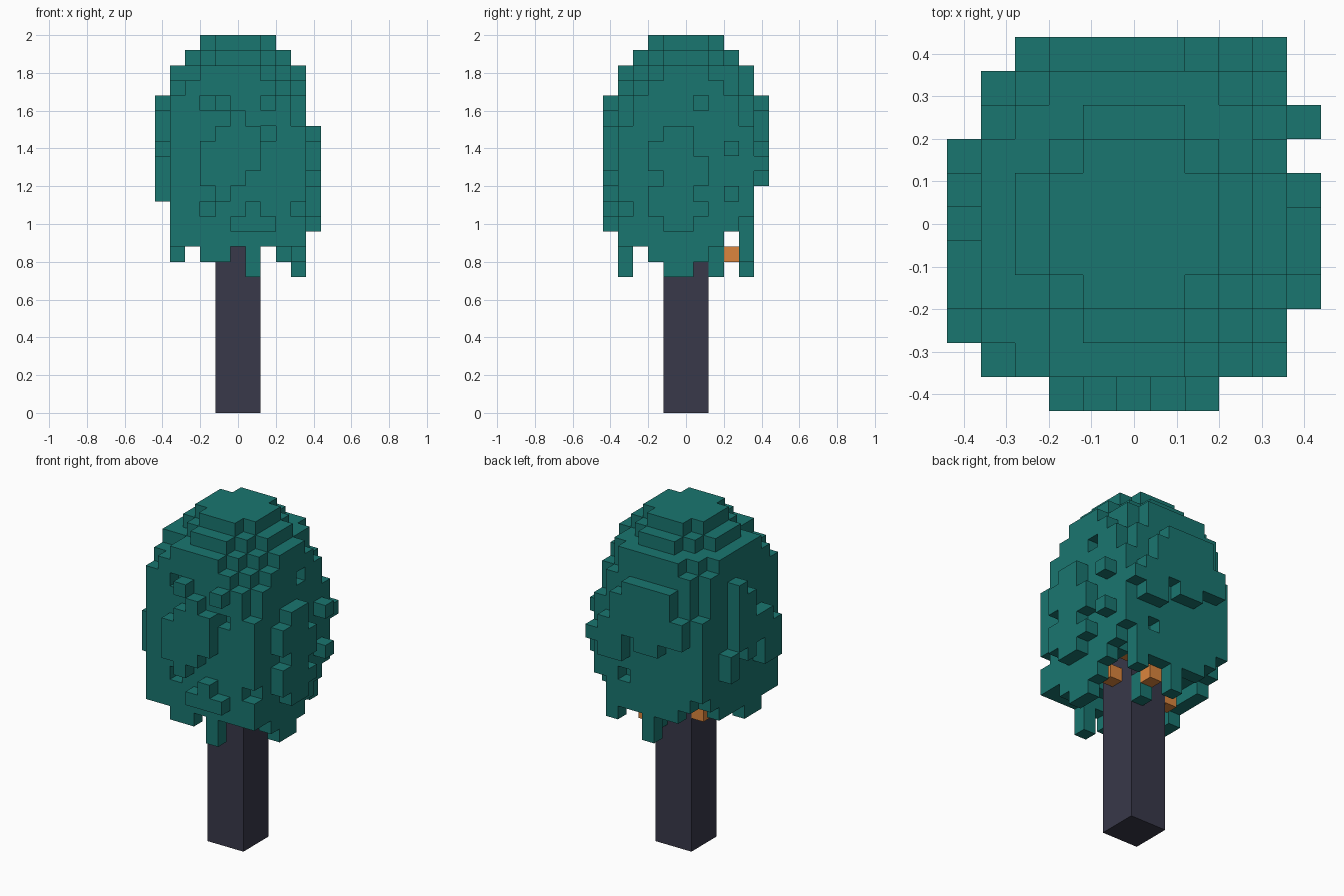
import bpy, bmesh
from mathutils import Vector

old = bpy.data.objects.get("Cube")
if old:
    bpy.data.objects.remove(old, do_unlink=True)

S = 0.08  # edge of one block


def material(name, rgb):
    m = bpy.data.materials.new(name)
    m.use_nodes = True
    m.diffuse_color = (*rgb, 1)
    bsdf = next(n for n in m.node_tree.nodes if n.type == 'BSDF_PRINCIPLED')
    bsdf.inputs["Base Color"].default_value = (*rgb, 1)
    return m


def pattern(rows, top, first, place):
    """Blocks marked # in rows running downward from layer top."""
    return {place(first + c, top - r)
            for r, row in enumerate(rows.split())
            for c, mark in enumerate(row) if mark == "#"}


def block_mesh(name, cells, solid, mat):
    """Outer skin of a set of blocks, with coplanar faces merged."""
    bm = bmesh.new()
    for cell in cells:
        centre = Vector(cell) + Vector((0, 0, 0.5))
        for axis in range(3):
            for sign in (-1, 1):
                n = Vector((0, 0, 0))
                n[axis] = sign
                if tuple(int(a + b) for a, b in zip(cell, n)) in solid:
                    continue
                u = Vector((0, 0, 0))
                u[(axis + 1) % 3] = 0.5
                v = n.cross(u)
                mid = centre + n / 2
                bm.faces.new([bm.verts.new((mid + d) * S)
                              for d in (-u - v, u - v, u + v, v - u)])
    bmesh.ops.remove_doubles(bm, verts=bm.verts, dist=S / 100)
    bmesh.ops.dissolve_limit(bm, angle_limit=0.01, verts=bm.verts, edges=bm.edges)
    mesh = bpy.data.meshes.new(name)
    bm.to_mesh(mesh)
    bm.free()
    mesh.materials.append(mat)
    ob = bpy.data.objects.new(name, mesh)
    bpy.context.collection.objects.link(ob)


def corner_limit(i, j, k):
    """How far a crown layer reaches diagonally, per quarter."""
    if k == 24:
        return 3
    if k == 23:
        return 4
    if k == 22:
        return 5 if i > 0 and (j < 0 or i == 4) else 6
    if k == 21:
        return 6 if i > 0 else 7
    if k in (19, 20) and (i > 0 or j > 0):
        return 7
    return 8


# Trunk and the branch stubs under the crown
trunk = {(i, j, k) for i in (-1, 0, 1) for j in (-1, 0, 1) for k in range(13)}
branches = {(-2, 1, 10), (1, 3, 10), (0, 2, 11), (2, 2, 12), (2, 0, 11)}

# Crown core: square tiers with corners trimmed toward the top
leaves = set()
for k in range(11, 25):
    half = {23: 3, 24: 2}.get(k, 4)
    inner = {11: 4, 12: 3}.get(k, 0)  # hollow underside
    for i in range(-half, half + 1):
        for j in range(-half, half + 1):
            if (abs(i) + abs(j) <= corner_limit(i, j, k)
                    and max(abs(i), abs(j)) >= inner):
                leaves.add((i, j, k))

# Ragged underside and small holes
leaves -= {(i, 3, 11) for i in (-4, 4)}
leaves -= {(i, 4, 11) for i in (-4, -3, 4)}
leaves -= {(i, 4, 12) for i in (-4, 4)}
leaves -= {(-2, -4, 20), (2, -4, 18), (-2, -4, 13), (4, -4, 13),
           (4, 1, 20), (2, 4, 13), (3, 3, 12), (-3, -3, 22)}

# Leaf plates raised on the four sides
leaves |= pattern(".#..# ..#.. .###. ####. ####. ###.. .#... ...#. ..###",
                  20, -2, lambda c, k: (c, -5, k))
leaves |= pattern(".##... ###..# ####.. .###.. ###..# ####.. .##...",
                  18, -2, lambda c, k: (5, c, k))
leaves |= pattern(".####... .#####.. ######.. #######. ..##.### .....##.",
                  20, -3, lambda c, k: (c, 5, k))
leaves |= pattern("....#. ...##. ...##. .####. #####. ##.#.# ##...#",
                  20, -3, lambda c, k: (-5, c, k))

# Hanging leaf tips on each side
leaves |= pattern(".##.#. ....#.", 10, -3, lambda c, k: (c, -4, k))
leaves |= pattern("####. .##..", 10, -2, lambda c, k: (4, c, k))
leaves |= pattern("#..# #...", 10, 0, lambda c, k: (c, 4, k))
leaves |= pattern("##", 10, -2, lambda c, k: (-4, c, k))
leaves |= {(1, 2, 9), (1, 2, 10)}

leaves -= trunk | branches
solid = trunk | branches | leaves
block_mesh("trunk", trunk, solid, material("dark bark", (0.04, 0.04, 0.067)))
block_mesh("branch_stubs", branches, solid, material("orange wood", (0.71, 0.235, 0.047)))
block_mesh("leaf_crown", leaves, solid, material("teal leaves", (0.01, 0.181, 0.162)))
